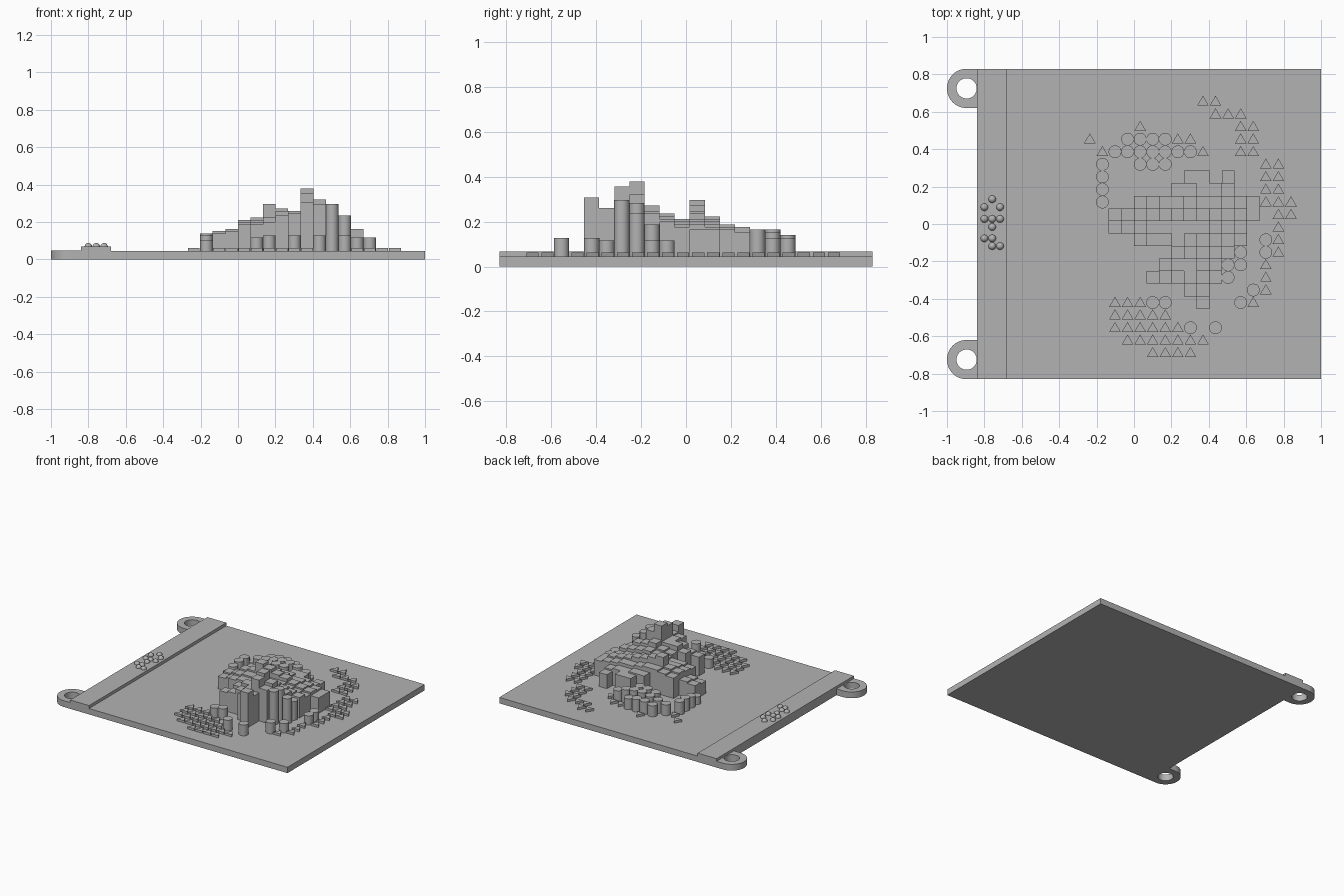
import bpy, bmesh
from math import pi, sin, cos
from mathutils import Matrix

cube = bpy.data.objects.get("Cube")
if cube:
    bpy.data.objects.remove(cube, do_unlink=True)

grey = bpy.data.materials.new("light_grey")
grey.use_nodes = True
colour = (0.45, 0.45, 0.45, 1)
grey.diffuse_color = colour
grey.node_tree.nodes["Principled BSDF"].inputs["Base Color"].default_value = colour

BASE = 0.045
STRIP = 0.068
HALF = 0.83
EDGE = -0.84
PITCH = 0.0672


def finish(name, bm, smooth=False):
    bmesh.ops.recalc_face_normals(bm, faces=bm.faces)
    mesh = bpy.data.meshes.new(name)
    bm.to_mesh(mesh)
    bm.free()
    mesh.materials.append(grey)
    obj = bpy.data.objects.new(name, mesh)
    bpy.context.collection.objects.link(obj)
    if smooth:
        bpy.ops.object.select_all(action='DESELECT')
        obj.select_set(True)
        bpy.context.view_layer.objects.active = obj
        bpy.ops.object.shade_smooth_by_angle()


def box(name, x0, x1, y0, y1, z0, z1):
    bm = bmesh.new()
    place = Matrix.Translation(((x0 + x1) / 2, (y0 + y1) / 2, (z0 + z1) / 2))
    size = Matrix.Diagonal((x1 - x0, y1 - y0, z1 - z0, 1))
    bmesh.ops.create_cube(bm, size=1, matrix=place @ size)
    finish(name, bm)


def ring_tab(name, cy, cx=-0.895, outer=0.105, inner=0.054, top=0.048, n=96):
    # Round on the outside, straight where it joins the plate
    bm = bmesh.new()
    rings = [[], [], [], []]
    for i in range(n):
        c, s = cos(2 * pi * i / n), sin(2 * pi * i / n)
        r = outer
        if c > 1e-6:
            r = min(0.06 / c, outer / max(abs(s), 1e-6))
        for ring, (rad, z) in zip(rings, ((r, 0), (r, top), (inner, top), (inner, 0))):
            ring.append(bm.verts.new((cx + rad * c, cy + rad * s, z)))
    for k in range(4):
        a, b = rings[k], rings[(k + 1) % 4]
        for i in range(n):
            j = (i + 1) % n
            bm.faces.new((a[i], a[j], b[j], b[i]))
    finish(name, bm, True)


def prism(bm, sides, radius, col, row, top, turn=0.0):
    # Columns count from the left, rows from the back
    x, y = -0.236 + PITCH * col, 0.655 - PITCH * row
    base = BASE - 0.005
    place = Matrix.Translation((x, y, (base + top) / 2)) @ Matrix.Rotation(turn, 4, 'Z')
    bmesh.ops.create_cone(bm, cap_ends=True, segments=sides, radius1=radius,
                          radius2=radius, depth=top - base, matrix=place)


def pillars(name, runs, sides, radius, turn=0.0, smooth=False):
    # Each run is a row, its first column and one height letter per pillar
    bm = bmesh.new()
    for row, first, heights in runs:
        for i, letter in enumerate(heights):
            top = 0.08 + 0.012 * (ord(letter) - ord("a"))
            prism(bm, sides, radius, first + i, row, top, turn)
    finish(name, bm, smooth)


# Plate, raised side strip and ring tabs
box("base_plate", EDGE, 1, -HALF, HALF, 0, BASE)
box("side_strip", EDGE, -0.68, -HALF, HALF, BASE - 0.005, STRIP)
ring_tab("back_ring_tab", 0.725)
ring_tab("front_ring_tab", -0.725)

# Small round bumps on the strip, three places per row
bm = bmesh.new()
for y, marks in ((0.133, ".o."), (0.09, "o.o"), (0.027, "ooo"), (-0.016, ".o."),
                 (-0.077, "oo."), (-0.118, ".oo")):
    for i, mark in enumerate(marks):
        if mark == "o":
            place = Matrix.Translation((-0.80 + 0.042 * i, y, STRIP))
            bmesh.ops.create_uvsphere(bm, u_segments=20, v_segments=12,
                                      radius=0.02, matrix=place)
finish("strip_bumps", bm, True)

# Square pillars in the middle
pillars("square_pillars", (
    (6, 8, "ii"), (6, 11, "g"), (7, 7, "jjiih"), (8, 4, "klmmlkkjih"),
    (9, 2, "ghlmsqonlkjh"), (10, 2, "fgklllllkji"), (11, 4, "jkklmnmlk"),
    (12, 7, "mnqon"), (13, 6, "mppzu"), (14, 5, "jknpxs"), (15, 8, "op"),
    (16, 9, "t")), 4, PITCH / 2 ** 0.5, pi / 4)

# Round pillars around them
pillars("round_pillars", (
    (3, 3, "effe"), (4, 2, "efghhge"), (5, 1, "f"), (5, 4, "ghh"), (6, 1, "f"),
    (7, 1, "e"), (8, 1, "c"), (11, 14, "d"), (12, 12, "j"), (12, 14, "d"),
    (13, 11, "rn"), (14, 11, "s"), (15, 13, "d"), (16, 5, "de"), (16, 12, "e"),
    (18, 8, "e"), (18, 10, "e")), 32, 0.034, smooth=True)

# Low triangles at the rim, as blocks: column, row, width, depth
bm = bmesh.new()
for col, row, width, depth in (
        (9, 0, 2, 1), (10, 1, 3, 1), (4, 2, 1, 1), (12, 2, 2, 3), (0, 3, 1, 1),
        (7, 3, 2, 1), (1, 4, 1, 1), (9, 4, 1, 1), (14, 5, 2, 4), (16, 8, 1, 2),
        (15, 9, 1, 4), (14, 13, 1, 3), (13, 16, 1, 1), (2, 16, 3, 1),
        (2, 17, 5, 1), (2, 18, 6, 1), (3, 19, 7, 1), (5, 20, 4, 1)):
    for i in range(width):
        for j in range(depth):
            prism(bm, 3, 0.036, col + i, row + j + 0.07, 0.062)
finish("triangle_markers", bm)
